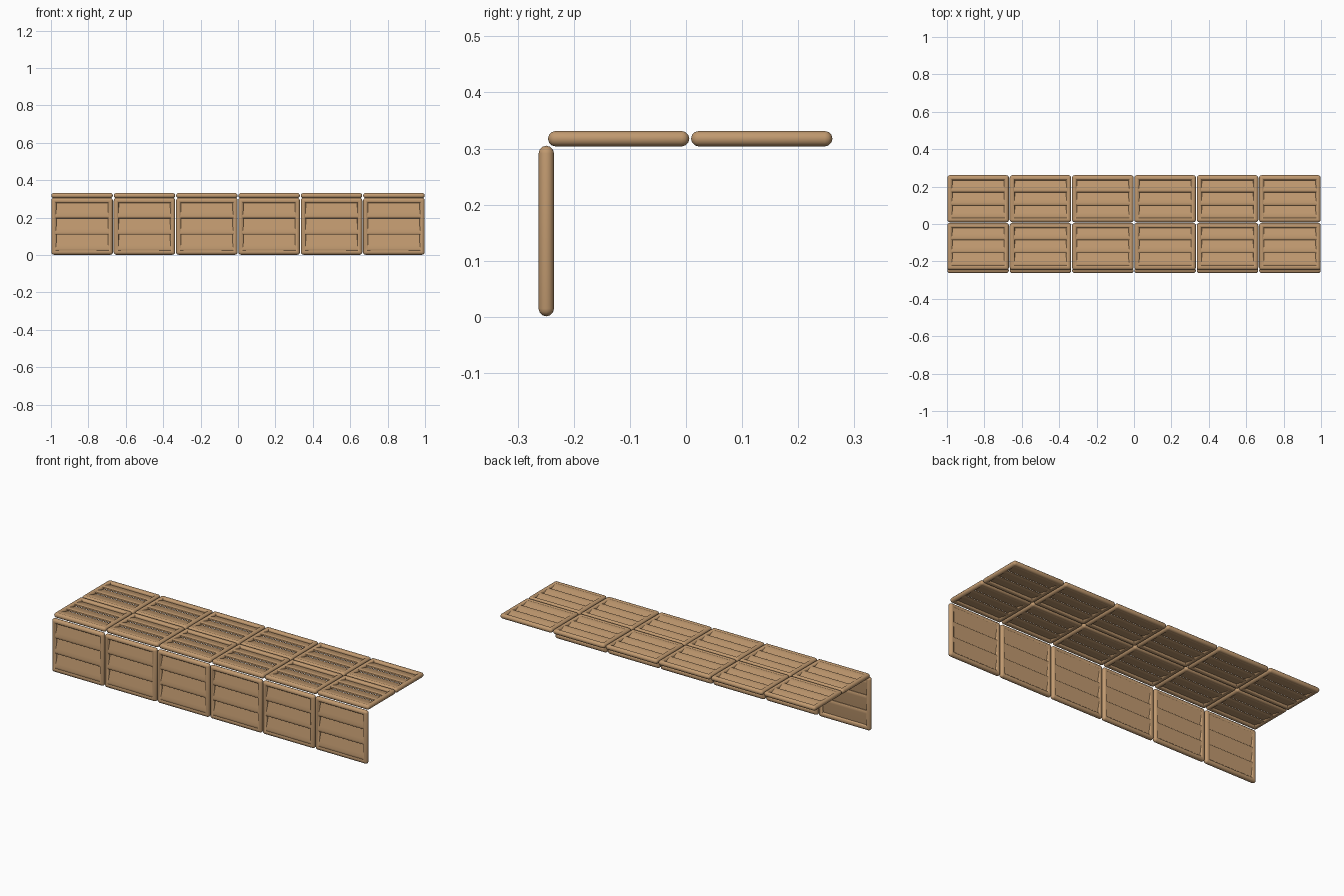
import bpy, bmesh, math
from mathutils import Matrix, Vector

if "Cube" in bpy.data.objects:
    bpy.data.objects.remove(bpy.data.objects["Cube"])

wood = bpy.data.materials.new("tan_wood")
wood.diffuse_color = (0.53, 0.32, 0.16, 1)
wood.use_nodes = True
wood.node_tree.nodes["Principled BSDF"].inputs["Base Color"].default_value = wood.diffuse_color

T = 0.0275      # panel thickness
W = 0.329       # panel width
PITCH = 1 / 3


def rounded_frame(bm, w, h):
    """Round-edged rim swept around a rectangle in the XZ plane."""
    r = T / 2
    cx, cz = w / 2 - r, h / 2 - r
    rings = []
    for i in range(12):
        a = 2 * math.pi * i / 12
        d, y = r * math.cos(a), r * math.sin(a)
        ring = []
        for k, (sx, sz) in enumerate([(1, 1), (-1, 1), (-1, -1), (1, -1)]):
            for j in range(4):
                b = math.pi / 2 * (k + j / 3)
                if d > 0:
                    p = (sx * cx + d * math.cos(b), y, sz * cz + d * math.sin(b))
                else:
                    p = (sx * (cx + d), y, sz * (cz + d))
                ring.append(bm.verts.new(p))
        rings.append(ring)
    for i in range(12):
        a, b = rings[i], rings[(i + 1) % 12]
        for j in range(16):
            n = (j + 1) % 16
            bm.faces.new((a[j], a[n], b[n], b[j]))


def louvre(bm, w, z0, z1):
    """Tilted slat: top edge deep, bottom edge proud of the one below."""
    e = 0.004
    prof = [(z1 + e, 0.004), (z1 - 0.012, 0.0015), (z0 + 0.032, -0.0075),
            (z0 + 0.013, -0.0105), (z0 + 0.004, -0.0105), (z0, -0.0085),
            (z0 - 0.001, -0.004), (z0, 0.0005), (z0 + 0.012, 0.002),
            (z1 - 0.015, 0.0095), (z1, 0.0105), (z1 + e, 0.008)]
    ends = [[bm.verts.new((s * w / 2, y, z)) for z, y in prof] for s in (-1, 1)]
    n = len(prof)
    for i in range(n):
        j = (i + 1) % n
        bm.faces.new((ends[0][i], ends[0][j], ends[1][j], ends[1][i]))
    for end in ends:
        bm.faces.new(end)


def panel_mesh(name, h):
    bm = bmesh.new()
    rounded_frame(bm, W, h)
    inner = h - 2 * T + 0.014
    for k in range(3):
        z0 = -inner / 2 + k * inner / 3
        louvre(bm, W - 2 * T + 0.012, z0, z0 + inner / 3)
    bmesh.ops.remove_doubles(bm, verts=bm.verts, dist=1e-5)
    bmesh.ops.recalc_face_normals(bm, faces=bm.faces)
    mesh = bpy.data.meshes.new(name)
    bm.to_mesh(mesh)
    bm.free()
    mesh.materials.append(wood)
    return mesh


front = panel_mesh("front_panel", 0.304)
top = panel_mesh("top_panel", 0.252)
flat = Matrix.Rotation(-math.pi / 2, 4, 'X')   # lays the outer face upward

# Rows of six panels: one standing at the front, two lying on top
rows = [("front_panel", front, (-0.249, 0.153), Matrix.Identity(4)),
        ("top_front_panel", top, (-0.12, 0.3175), flat),
        ("top_back_panel", top, (0.135, 0.3175), flat)]
for name, mesh, (y, z), rot in rows:
    for i in range(6):
        ob = bpy.data.objects.new(f"{name}_{i + 1}", mesh)
        ob.matrix_world = Matrix.Translation(Vector(((i - 2.5) * PITCH, y, z))) @ rot
        bpy.context.collection.objects.link(ob)
        ob.select_set(True)
        bpy.context.view_layer.objects.active = ob

bpy.ops.object.shade_smooth_by_angle(angle=math.radians(50))
